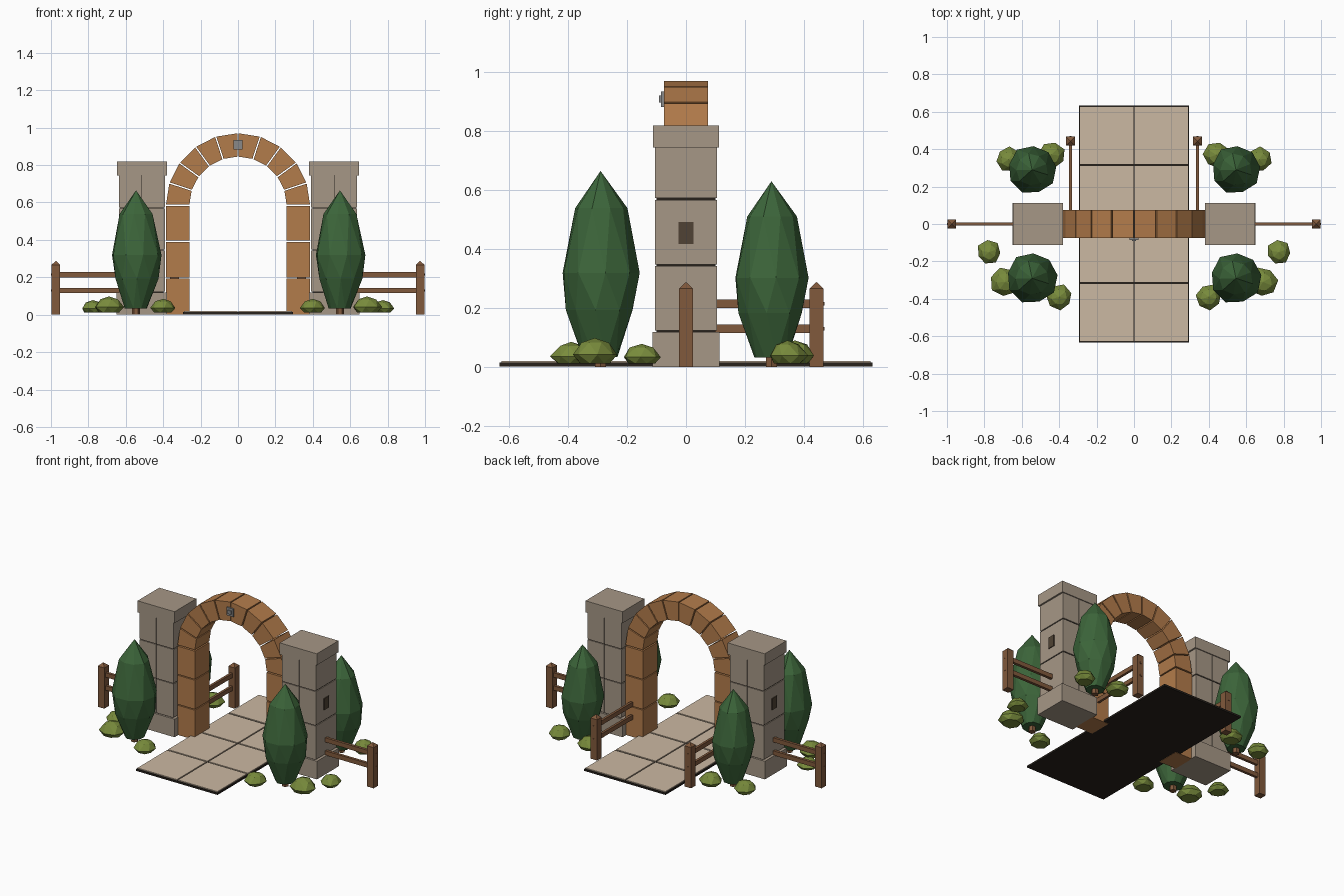
import bpy, bmesh, math
from math import sin, cos, pi, radians

if "Cube" in bpy.data.objects:
    bpy.data.objects.remove(bpy.data.objects["Cube"])


def material(name, r, g, b):
    m = bpy.data.materials.new(name)
    m.diffuse_color = (r, g, b, 1)
    m.use_nodes = True
    m.node_tree.nodes["Principled BSDF"].inputs["Base Color"].default_value = m.diffuse_color
    return m


BRICK = material("brick", .45, .20, .07)
STONE = material("stone", .38, .31, .24)
SLAB = material("slab", .60, .48, .36)
DARK = material("mortar", .02, .015, .011)
SLOT = material("slot", .08, .055, .035)
WOOD = material("wood", .22, .10, .045)
LEAF = material("leaf", .045, .13, .042)
BUSH = material("bush", .19, .26, .045)
METAL = material("metal", .25, .25, .25)


def finish(bm, name, mat):
    bmesh.ops.recalc_face_normals(bm, faces=bm.faces)
    me = bpy.data.meshes.new(name)
    bm.to_mesh(me)
    bm.free()
    me.materials.append(mat)
    ob = bpy.data.objects.new(name, me)
    bpy.context.collection.objects.link(ob)
    return ob


def boxes(name, spans, mat):
    """One object made of boxes given as (x0, x1, y0, y1, z0, z1)."""
    bm = bmesh.new()
    for x0, x1, y0, y1, z0, z1 in spans:
        vs = bmesh.ops.create_cube(bm, size=1)["verts"]
        for v in vs:
            v.co.x = (x0 + x1) / 2 + v.co.x * (x1 - x0)
            v.co.y = (y0 + y1) / 2 + v.co.y * (y1 - y0)
            v.co.z = (z0 + z1) / 2 + v.co.z * (z1 - z0)
    return finish(bm, name, mat)


def lathe(name, profile, sides, loc, mat, twist=0, start=0, wobble=0):
    """Faceted turned shape from (radius, z) rings, closed by a tip."""
    bm = bmesh.new()
    rings = []
    for i, (r, z) in enumerate(profile[:-1]):
        ring = []
        for k in range(sides):
            a = start + i * twist + 2 * pi * k / sides
            rr = r * (1 + wobble * sin(k * 2.3 + i * 1.7))
            ring.append(bm.verts.new((rr * cos(a), rr * sin(a), z)))
        rings.append(ring)
    tip = bm.verts.new((0, 0, profile[-1][1]))
    bm.faces.new(rings[0])
    for a, b in zip(rings, rings[1:]):
        for k in range(sides):
            n = (k + 1) % sides
            if twist:
                bm.faces.new((a[k], a[n], b[k]))
                bm.faces.new((a[n], b[n], b[k]))
            else:
                bm.faces.new((a[k], a[n], b[n], b[k]))
    for k in range(sides):
        bm.faces.new((rings[-1][k], rings[-1][(k + 1) % sides], tip))
    ob = finish(bm, name, mat)
    ob.location = loc
    return ob


def sx(s, x0, x1):
    return (min(s * x0, s * x1), max(s * x0, s * x1))


# Paved path on a dark bed
boxes("path_bed", [(-.295, .295, -.633, .633, .002, .014)], DARK)
boxes("path_slabs", [(x + .004, x + .289, y + .004, y + .309, .012, .02)
                     for x in (-.293, 0) for y in (-.63, -.315, 0, .317)], SLAB)

# Arch ring: ten wedge stones with open joints
bm = bmesh.new()
for i in range(10):
    a0, a1 = radians(18 * i), radians(18 * (i + 1))
    g_in, g_out = .0035 / .26, .0035 / .385
    pts = [(.26, a0 + g_in), (.385, a0 + g_out), (.385, a1 - g_out), (.26, a1 - g_in)]
    f, b = [[bm.verts.new((r * cos(a), y, .585 + r * sin(a))) for r, a in pts]
            for y in (-.075, .075)]
    bm.faces.new(f)
    bm.faces.new(b)
    for k in range(4):
        n = (k + 1) % 4
        bm.faces.new((f[k], f[n], b[n], b[k]))
finish(bm, "arch_ring", BRICK)

# Badge at the crown
boxes("crown_plate", [(-.025, .025, -.085, -.074, .883, .935)], METAL)
boxes("crown_boss", [(-.012, .012, -.092, -.084, .897, .921)], METAL)


def post(name, x, y):
    r = .0235 * math.sqrt(2)
    lathe(name, [(r, 0), (r, .266), (0, .288)], 4, (x, y, 0), WOOD, start=pi / 4)


for s, side in ((-1, "left"), (1, "right")):
    # Arch leg
    boxes(side + "_arch_leg", [(*sx(s, .26, .385), -.075, .075, z0, z1)
          for z0, z1 in ((0, .194), (.2, .39), (.396, .58))], BRICK)

    # Pillar: mortar core, base, coursed blocks and cap
    boxes(side + "_pillar_core", [(*sx(s, .397, .631), -.1, .1, .05, .78)], DARK)
    boxes(side + "_pillar_base", [(*sx(s, .38, .65), -.113, .113, 0, .118)], STONE)
    boxes(side + "_pillar_blocks", [(*sx(s, x0, x1), -.106, .106, z0, z1)
          for z0, z1 in ((.123, .342), (.348, .567), (.573, .745))
          for x0, x1 in ((.391, .515), (.519, .637))], STONE)
    boxes(side + "_pillar_cap", [(*sx(s, .38, .648), -.112, .112, .745, .82)], STONE)
    boxes(side + "_pillar_slot", [(*sx(s, .63, .642), -.025, .025, .417, .492)], SLOT)

    # Side fence
    post(side + "_outer_post", s * .974, 0)
    boxes(side + "_outer_rails", [(*sx(s, .63, .96), -.009, .009, z, z + .029)
          for z in (.115, .2)], WOOD)
    boxes(side + "_outer_pegs", [(*sx(s, .945, 1.0), -.006, .006, z, z + .012)
          for z in (.124, .209)], WOOD)

    # Back fence
    post(side + "_back_post", s * .34, .443)
    boxes(side + "_back_rails", [(*sx(s, .332, .348), .07, .43, z, z + .029)
          for z in (.115, .2)], WOOD)
    boxes(side + "_back_pegs", [(*sx(s, .334, .346), .41, .47, z, z + .012)
          for z in (.124, .209)], WOOD)

    # Clipped trees, front pair a little taller
    for y, h, w, where in ((-.29, .665, 1, "front"), (.29, .63, .95, "back")):
        prof = [(.06, .05), (.117, .29), (.136, .48), (.09, .81), (0, 1)]
        lathe(f"{side}_{where}_tree", [(r * w, t * h) for r, t in prof], 9,
              (s * .545, y, 0), LEAF, twist=.26, start=.3, wobble=.04)
        lathe(f"{side}_{where}_trunk", [(.022, 0), (.02, .06), (0, .07)], 6,
              (s * .545, y, 0), WOOD)

    # Low bushes
    for i, (x, y, r, h) in enumerate(((.44, .37, .07, .09), (.67, .345, .066, .09),
                                      (.775, -.15, .064, .078), (.69, -.31, .078, .098),
                                      (.40, -.39, .068, .085))):
        lathe(f"{side}_bush_{i + 1}",
              [(r * .7, .012), (r, h * .42), (r * .62, h * .84), (0, h)], 7,
              (s * x, y, 0), BUSH, twist=.4, start=i * 1.1, wobble=.06)
